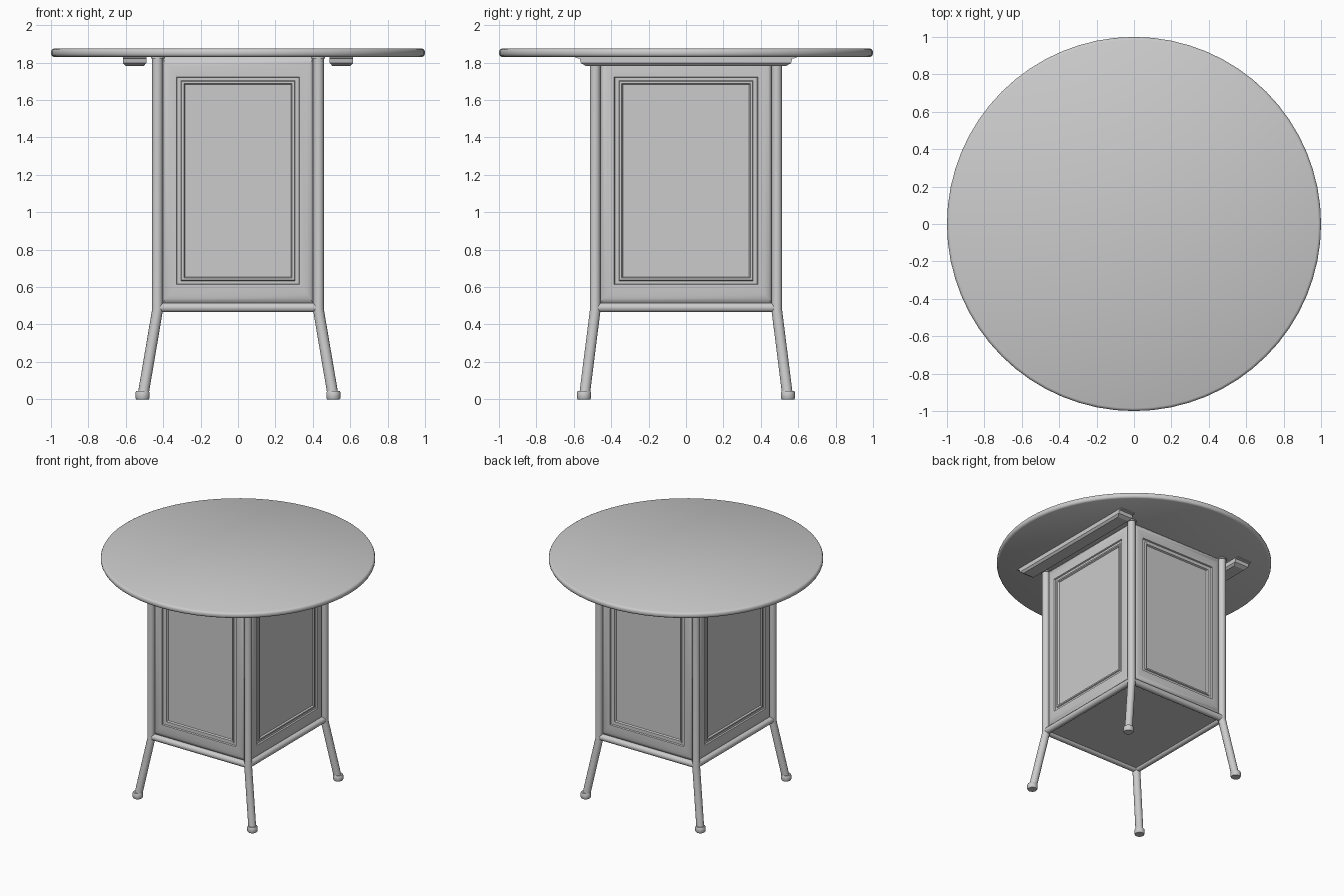
import bpy, bmesh, math
from mathutils import Vector

if "Cube" in bpy.data.objects:
    bpy.data.objects.remove(bpy.data.objects["Cube"])

grey = bpy.data.materials.new("plain grey")
grey.diffuse_color = (0.6, 0.6, 0.6, 1)
grey.use_nodes = True
grey.node_tree.nodes["Principled BSDF"].inputs["Base Color"].default_value = grey.diffuse_color

PX, PY, RAIL_Z = 0.43, 0.485, 0.49   # post centres and lower rail height
CORNERS = [(sx, sy) for sx in (-1, 1) for sy in (-1, 1)]


def finish(obj, angle=35):
    if not obj.data.materials:
        obj.data.materials.append(grey)
    bpy.ops.object.select_all(action='DESELECT')
    obj.select_set(True)
    bpy.context.view_layer.objects.active = obj
    bpy.ops.object.shade_smooth_by_angle(angle=math.radians(angle))
    return obj


def from_bmesh(name, bm, angle=35):
    bmesh.ops.recalc_face_normals(bm, faces=bm.faces)
    mesh = bpy.data.meshes.new(name)
    bm.to_mesh(mesh)
    bm.free()
    obj = bpy.data.objects.new(name, mesh)
    bpy.context.collection.objects.link(obj)
    return finish(obj, angle)


def loft(name, rings, angle=35):
    """Skin a stack of equal-length point rings and cap both ends."""
    bm = bmesh.new()
    vs = [[bm.verts.new(p) for p in r] for r in rings]
    n = len(vs[0])
    for a, b in zip(vs, vs[1:]):
        for i in range(n):
            j = (i + 1) % n
            bm.faces.new((a[i], a[j], b[j], b[i]))
    bm.faces.new(vs[0])
    bm.faces.new(vs[-1])
    return from_bmesh(name, bm, angle)


def turned(name, profile, x=0, y=0, sides=20, angle=50):
    """Round part from (radius, z) pairs."""
    rings = [[(x + r * math.cos(2 * math.pi * i / sides),
               y + r * math.sin(2 * math.pi * i / sides), z)
              for i in range(sides)] for r, z in profile]
    return loft(name, rings, angle)


def tube(name, points, radius):
    cu = bpy.data.curves.new(name, 'CURVE')
    cu.dimensions = '3D'
    cu.bevel_depth, cu.bevel_resolution, cu.use_fill_caps = radius, 5, True
    sp = cu.splines.new('POLY')
    sp.points.add(len(points) - 1)
    for p, co in zip(sp.points, points):
        p.co = (*co, 1)
    obj = bpy.data.objects.new(name, cu)
    bpy.context.collection.objects.link(obj)
    bpy.ops.object.select_all(action='DESELECT')
    obj.select_set(True)
    bpy.context.view_layer.objects.active = obj
    bpy.ops.object.convert(target='MESH')
    return finish(bpy.context.view_layer.objects.active, 50)


def panel(name, half, base, normal):
    """Raised panel with rounded border and a stepped moulding."""
    n = Vector(normal)
    u = Vector((0, 0, 1)).cross(n)
    # (side inset, vertical inset, height above the base)
    steps = [(0, 0, -0.03), (0, 0, 0), (0.01, 0.015, 0.013), (0.022, 0.035, 0.021),
             (0.04, 0.055, 0.025), (0.078, 0.108, 0.025), (0.082, 0.112, 0.015),
             (0.103, 0.128, 0.015), (0.107, 0.132, 0.022), (0.118, 0.143, 0.022),
             (0.124, 0.149, 0.010)]
    rings = []
    for s, v, h in steps:
        a, lo, hi = half - s, 0.505 + v, 1.832 - v
        rings.append([u * i + n * (base + h) + Vector((0, 0, z))
                      for i, z in ((-a, lo), (a, lo), (a, hi), (-a, hi))])
    loft(name, rings, 30)


# round table top with softened rim
turned("table_top", [(0.985, 1.83), (0.995, 1.835), (1.0, 1.845), (1.0, 1.86),
                     (0.995, 1.87), (0.985, 1.875)], sides=64, angle=40)

# corner posts running into splayed legs, with feet and top caps
for k, (sx, sy) in enumerate(CORNERS):
    tube(f"post_leg_{k}", [(sx * PX, sy * PY, 1.83), (sx * PX, sy * PY, 0.48),
                           (sx * 0.508, sy * 0.543, 0.02)], 0.029)
    turned(f"foot_{k}", [(0.034, 0), (0.038, 0.008), (0.038, 0.035), (0.033, 0.045)],
           sx * 0.51, sy * 0.545)
    turned(f"post_cap_{k}", [(0.036, 1.822), (0.036, 1.831)], sx * PX, sy * PY)

# lower rails
for s, tag in ((-1, "a"), (1, "b")):
    tube(f"long_rail_{tag}", [(s * PX, -PY, RAIL_Z), (s * PX, PY, RAIL_Z)], 0.025)
    tube(f"short_rail_{tag}", [(-PX, s * PY, RAIL_Z), (PX, s * PY, RAIL_Z)], 0.025)

# cabinet panels
panel("front_panel", 0.408, PY - 0.015, (0, -1, 0))
panel("back_panel", 0.408, PY - 0.015, (0, 1, 0))
panel("left_panel", 0.462, PX - 0.015, (-1, 0, 0))
panel("right_panel", 0.462, PX - 0.015, (1, 0, 0))

# cabinet floor
loft("cabinet_floor", [[(sx * PX, sy * PY, z) for sx, sy in
                        ((-1, -1), (1, -1), (1, 1), (-1, 1))] for z in (0.485, 0.51)])

# chamfered support bars under the top
for s, tag in ((-1, "left"), (1, "right")):
    rings = [[(s * 0.553 + i * hx, j * hy, z)
              for i, j in ((-1, -1), (1, -1), (1, 1), (-1, 1))]
             for hx, hy, z in ((0.048, 0.535, 1.782), (0.063, 0.562, 1.797),
                               (0.063, 0.568, 1.822), (0.063, 0.59, 1.824),
                               (0.063, 0.59, 1.832))]
    loft(f"{tag}_support_bar", rings, 25)
